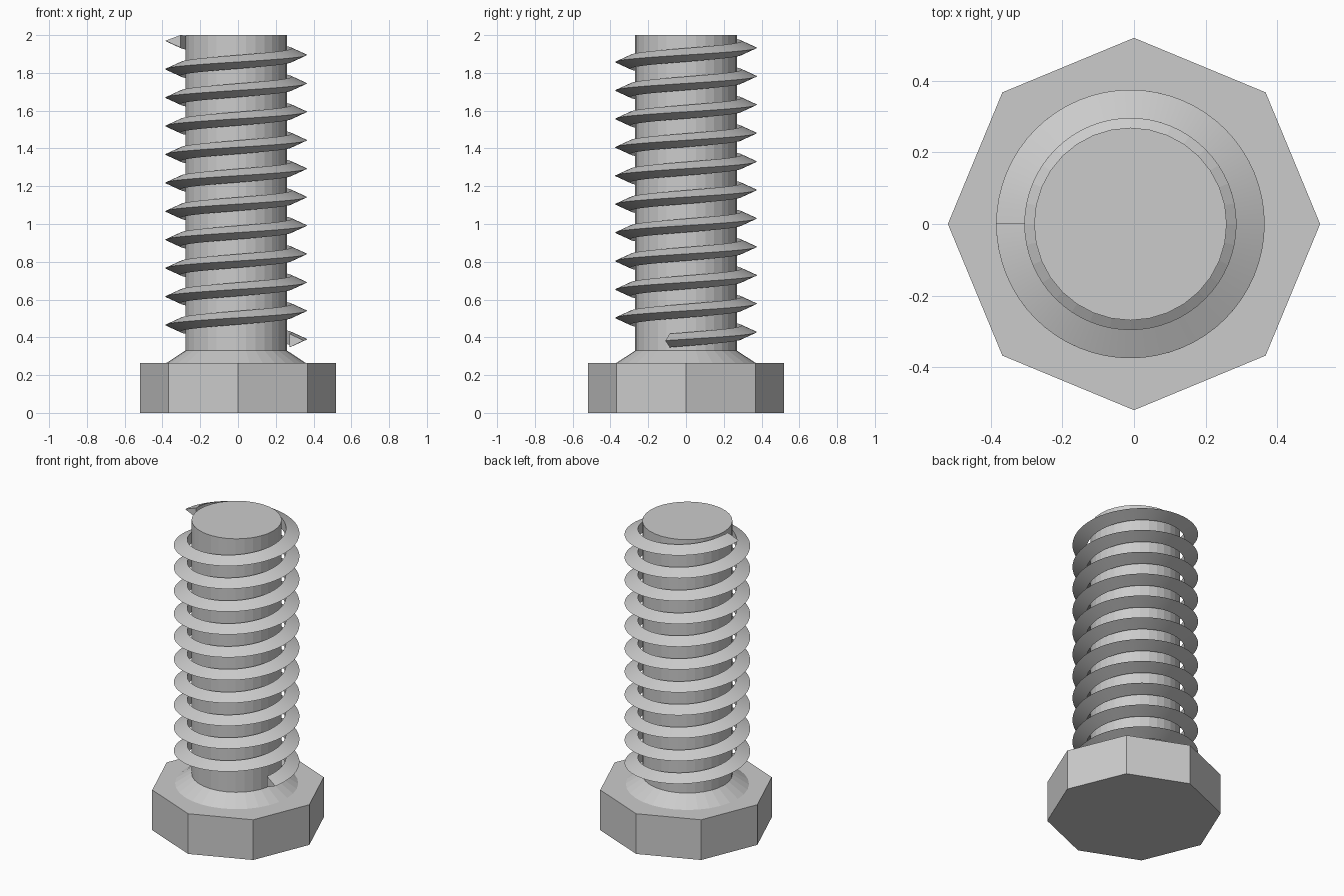
import bpy, bmesh
from math import sin, cos, pi, radians

if "Cube" in bpy.data.objects:
    bpy.data.objects.remove(bpy.data.objects["Cube"])

CX = -0.01  # axis offset of shank and thread


def make_object(name, bm, smooth=None):
    bmesh.ops.recalc_face_normals(bm, faces=bm.faces[:])
    mesh = bpy.data.meshes.new(name)
    bm.to_mesh(mesh)
    bm.free()
    obj = bpy.data.objects.new(name, mesh)
    bpy.context.collection.objects.link(obj)
    if smooth:
        bpy.ops.object.select_all(action='DESELECT')
        obj.select_set(True)
        bpy.context.view_layer.objects.active = obj
        bpy.ops.object.shade_smooth_by_angle(angle=radians(smooth))
    return obj


def loft(name, rings, smooth=None):
    """Bridge equal-length closed rings of points and cap both ends."""
    bm = bmesh.new()
    loops = [[bm.verts.new(p) for p in ring] for ring in rings]
    n = len(loops[0])
    for a, b in zip(loops, loops[1:]):
        for i in range(n):
            j = (i + 1) % n
            bm.faces.new((a[i], a[j], b[j], b[i]))
    bm.faces.new(loops[0][::-1])
    bm.faces.new(loops[-1])
    return make_object(name, bm, smooth)


def circle(r, z, n, cx=0.0):
    return [(cx + r * cos(2 * pi * i / n), r * sin(2 * pi * i / n), z) for i in range(n)]


# octagonal head with corners on the axes
loft("head", [circle(0.52, 0, 8), circle(0.52, 0.265, 8)])

# shank with flared collar at its base
loft("shank", [circle(r, z, 32, CX) for r, z in
               [(0.368, 0.265), (0.269, 0.33), (0.269, 2.0)]])

# floating helical thread with a triangular section
PITCH, START, END = 0.1505, -17, 180 + 360 * 10
SECTION = [(0.295, -0.036), (0.375, 0.0), (0.295, 0.036)]
steps = 64 * 10 + 35
rings = []
for s in range(steps + 1):
    deg = START + (END - START) * s / steps
    a, z = radians(deg), 0.39 + PITCH * deg / 360
    rings.append([(CX + r * cos(a), r * sin(a), min(z + dz, 2.0)) for r, dz in SECTION])
loft("thread", rings, smooth=30)
